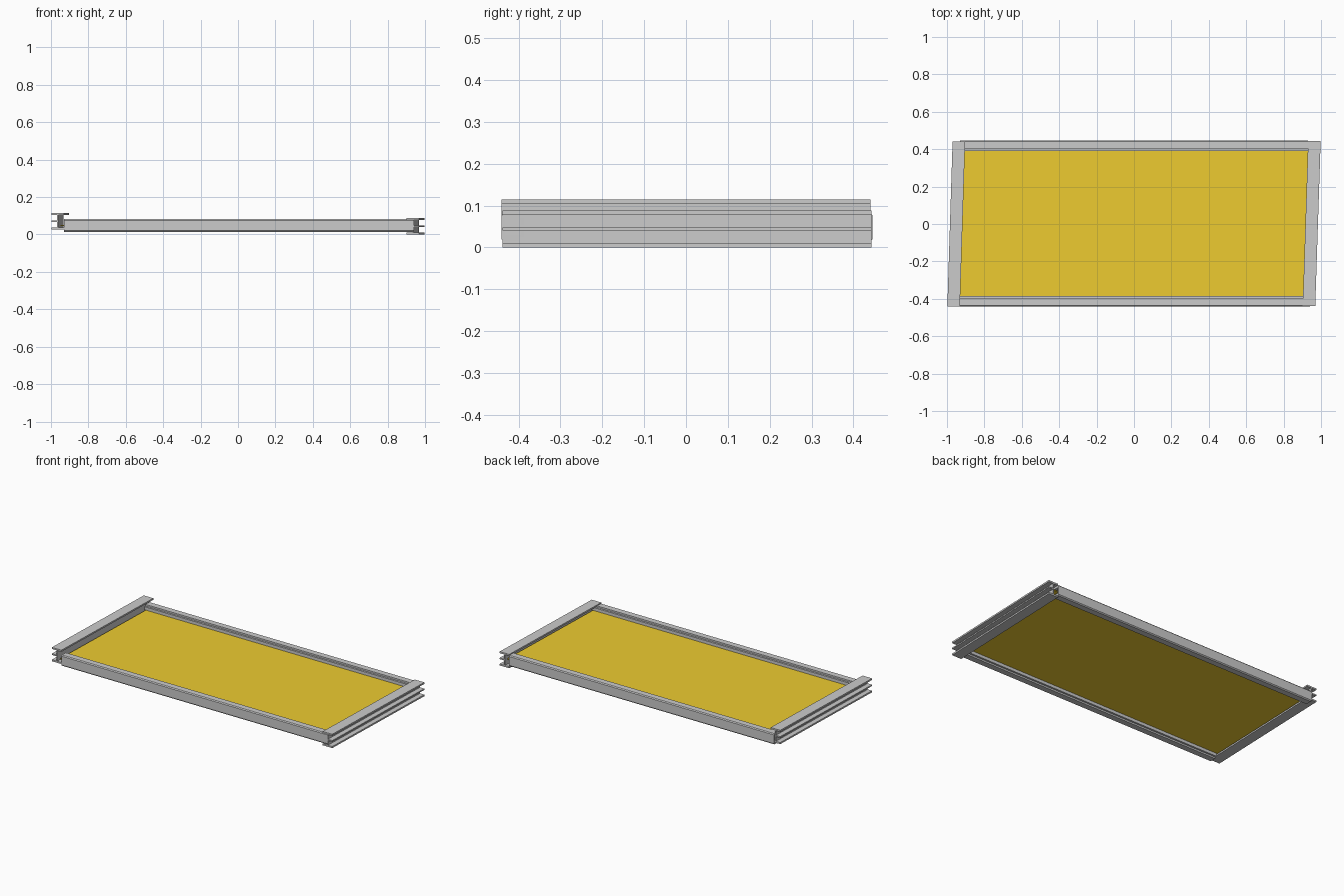
import bpy, bmesh
from mathutils import Vector

if "Cube" in bpy.data.objects:
    bpy.data.objects.remove(bpy.data.objects["Cube"])


def extrude_profile(name, points, start, end, side, color=None):
    """Sweep a (side offset, height) section in a straight line from start to end."""
    side, start = Vector(side), Vector(start)
    bm = bmesh.new()
    verts = [bm.verts.new(start + side * u + Vector((0, 0, z))) for u, z in points]
    face = bm.faces.new(verts)
    result = bmesh.ops.extrude_face_region(bm, geom=[face])
    moved = [g for g in result["geom"] if isinstance(g, bmesh.types.BMVert)]
    bmesh.ops.translate(bm, vec=Vector(end) - start, verts=moved)
    bmesh.ops.recalc_face_normals(bm, faces=bm.faces)
    mesh = bpy.data.meshes.new(name)
    bm.to_mesh(mesh)
    bm.free()
    obj = bpy.data.objects.new(name, mesh)
    bpy.context.collection.objects.link(obj)
    if color:
        mat = bpy.data.materials.new(name + "_color")
        mat.diffuse_color = color
        mat.use_nodes = True
        mat.node_tree.nodes["Principled BSDF"].inputs["Base Color"].default_value = mat.diffuse_color
        mesh.materials.append(mat)
    return obj


# Side rail section: two open outer channels and one inner channel
side_section = [
    (0, 0), (.067, 0), (.067, .010), (.036, .010), (.036, .040), (.067, .040),
    (.067, .048), (.036, .048), (.036, .078), (.067, .078), (.067, .088),
    (0, .088), (0, .078), (.030, .078), (.030, .010), (0, .010),
]

# Long rail section: closed outer face, stepped jaws gripping the panel
long_section = [
    (0, .020), (.005, .014), (.043, .014), (.043, .024), (.055, .024),
    (.055, .043), (.047, .043), (.047, .030), (.008, .030), (.008, .066),
    (.047, .066), (.047, .053), (.055, .053), (.055, .072), (.043, .072),
    (.043, .082), (.005, .082), (0, .076),
]

# Side rails lean with the skewed frame; the left one sits higher
extrude_profile("right_rail", side_section, (.902, -.439, 0), (.931, .443, 0), (1, 0, 0))
extrude_profile("left_rail", side_section, (-.931, -.441, .026), (-.903, .441, .026), (-1, 0, 0))

# Long rails
extrude_profile("front_rail", long_section, (-.93, -.441, 0), (.94, -.441, 0), (0, 1, 0))
extrude_profile("back_rail", long_section, (-.93, .446, 0), (.93, .446, 0), (0, -1, 0))

# Amber panel held in the rail slots
panel_section = [(0, .045), (1.875, .045), (1.875, .051), (0, .051)]
extrude_profile("panel", panel_section, (-.950, -.425, 0), (-.922, .43, 0), (1, 0, 0),
                (.85, .60, .03, 1))
